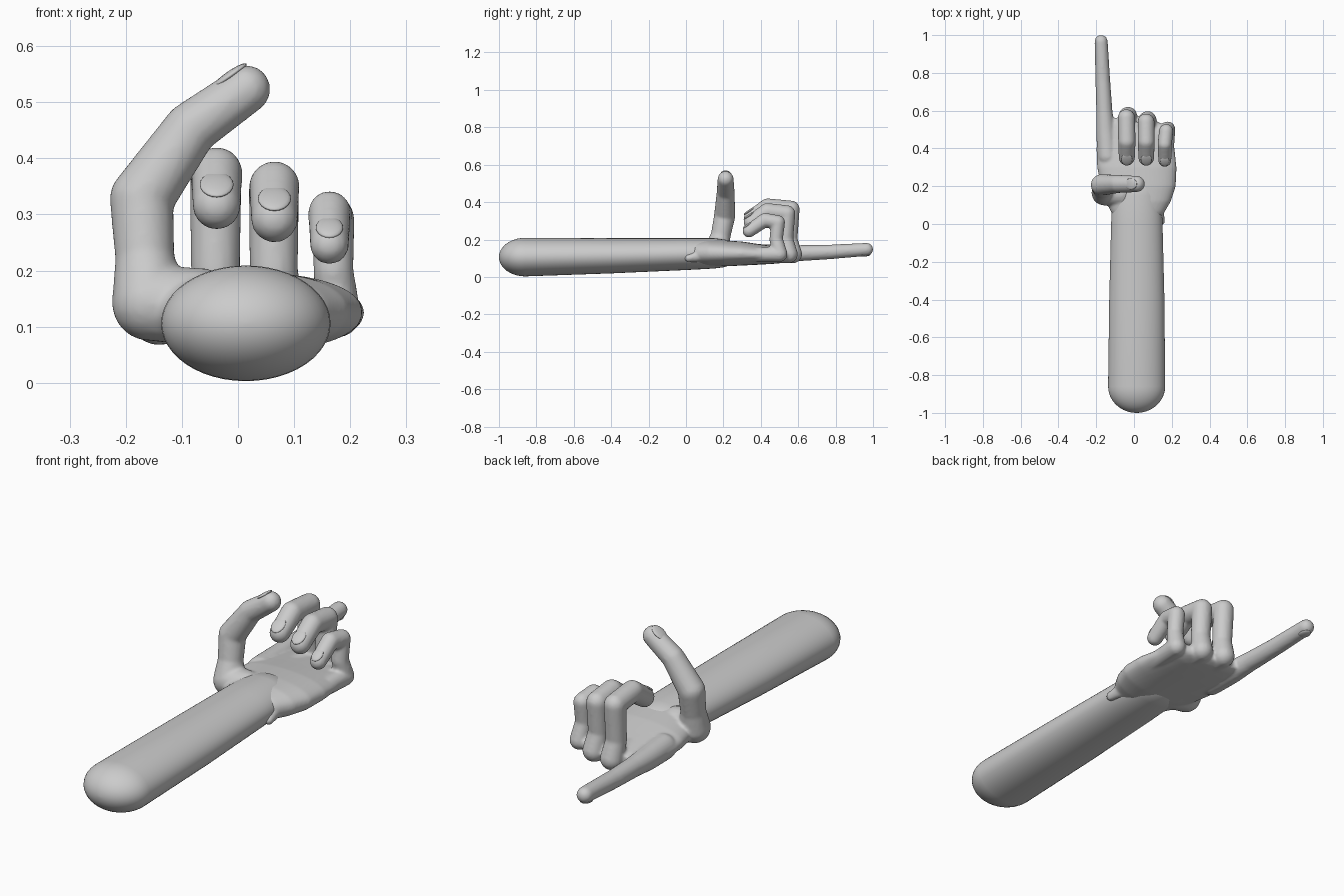
import bpy, bmesh, math
from mathutils import Vector, Matrix

if "Cube" in bpy.data.objects:
    bpy.data.objects.remove(bpy.data.objects["Cube"])


def make_object(name, bm):
    bmesh.ops.recalc_face_normals(bm, faces=bm.faces[:])
    for f in bm.faces:
        f.smooth = True
    mesh = bpy.data.meshes.new(name)
    bm.to_mesh(mesh)
    bm.free()
    ob = bpy.data.objects.new(name, mesh)
    bpy.context.collection.objects.link(ob)
    return ob


def loft(bm, sections, n=40, power=1.0):
    """Closed tube along y; each section is (y, centre x, centre z, half width, half height)."""
    rings = []
    for y, cx, cz, rx, rz in sections:
        ring = []
        for i in range(n):
            a = 2 * math.pi * i / n
            c, s = math.cos(a), math.sin(a)
            ring.append(bm.verts.new((cx + rx * math.copysign(abs(c) ** power, c), y,
                                      cz + rz * math.copysign(abs(s) ** power, s))))
        rings.append(ring)
    for a, b in zip(rings, rings[1:]):
        for i in range(n):
            j = (i + 1) % n
            bm.faces.new((a[i], a[j], b[j], b[i]))
    bm.faces.new(rings[0])
    bm.faces.new(rings[-1])


def chain(bm, points):
    """String of tapered capsules through (x, y, z, radius) points."""
    for a, b in zip(points, points[1:]):
        part = bmesh.new()
        for x, y, z, r in (a, b):
            bmesh.ops.create_uvsphere(part, u_segments=20, v_segments=12, radius=r,
                                      matrix=Matrix.Translation((x, y, z)))
        res = bmesh.ops.convex_hull(part, input=part.verts[:])
        loose = {e for e in res["geom_interior"] if isinstance(e, bmesh.types.BMVert)}
        bmesh.ops.delete(part, geom=list(loose), context='VERTS')
        bmesh.ops.recalc_face_normals(part, faces=part.faces[:])
        tmp = bpy.data.meshes.new("capsule")
        part.to_mesh(tmp)
        part.free()
        bm.from_mesh(tmp)
        bpy.data.meshes.remove(tmp)


def curled(x0, x1, yk, top, r, tip_y):
    """Finger standing up from its knuckle and folding back over the palm."""
    return [(x0, yk - 0.16, 0.12, r), (x0 + 0.008, yk, 0.122, r + 0.003),
            (x0, yk - 0.02, 0.2, r - 0.002), (x0, yk - 0.01, top - r - 0.012, r),
            (x1, tip_y + 0.085, top - r, r), (x1, tip_y, top - r - 0.058, r - 0.003)]


# Forearm with a domed end, tapering towards the wrist
arm = []
for k in range(11):
    a = math.radians(2 + 88 * k / 10)
    arm.append((-0.86 - 0.14 * math.cos(a), 0.014, 0.106,
                0.151 * math.sin(a), 0.103 * math.sin(a)))
arm += [(-0.4, 0.015, 0.113, 0.146, 0.094), (0.0, 0.015, 0.122, 0.136, 0.085),
        (0.15, 0.015, 0.126, 0.13, 0.081), (0.21, 0.015, 0.126, 0.115, 0.073),
        (0.25, 0.015, 0.126, 0.08, 0.05), (0.265, 0.015, 0.126, 0.03, 0.02)]
bm = bmesh.new()
loft(bm, arm, 48)
make_object("forearm", bm)

# Finger paths
fingers = {
    "index": [(-0.14, 0.36, 0.122, 0.055), (-0.15, 0.49, 0.122, 0.05),
              (-0.157, 0.6, 0.127, 0.043), (-0.165, 0.76, 0.133, 0.039),
              (-0.174, 0.966, 0.147, 0.035)],
    "middle": curled(-0.04, -0.038, 0.572, 0.42, 0.046, 0.352),
    "ring": curled(0.064, 0.065, 0.55, 0.395, 0.045, 0.35),
    "little": curled(0.17, 0.163, 0.502, 0.342, 0.038, 0.337),
    "thumb": [(-0.07, 0.16, 0.135, 0.07), (-0.158, 0.165, 0.142, 0.067),
              (-0.166, 0.185, 0.22, 0.053), (-0.172, 0.207, 0.328, 0.057),
              (-0.085, 0.212, 0.452, 0.048), (0.015, 0.212, 0.523, 0.043)],
}

# Hand: palm, fingers and wrist bump fused into one smooth skin
bm = bmesh.new()
loft(bm, [(0.01, 0.02, 0.125, 0.1, 0.05), (0.06, 0.02, 0.127, 0.14, 0.064),
          (0.12, 0.023, 0.127, 0.172, 0.07), (0.2, 0.023, 0.126, 0.198, 0.07),
          (0.3, 0.015, 0.125, 0.21, 0.064), (0.4, 0.008, 0.12, 0.207, 0.054),
          (0.48, 0.003, 0.117, 0.195, 0.046), (0.53, -0.01, 0.116, 0.16, 0.04),
          (0.56, -0.03, 0.116, 0.11, 0.03)], 48, 0.9)
for pts in fingers.values():
    chain(bm, pts)
chain(bm, [(0.143, 0.012, 0.1, 0.02), (0.13, 0.06, 0.11, 0.03)])
hand = make_object("hand", bm)
fuse = hand.modifiers.new("fuse", 'REMESH')
fuse.mode = 'VOXEL'
fuse.voxel_size = 0.007
fuse.use_smooth_shade = True
soften = hand.modifiers.new("soften", 'SMOOTH')
soften.factor = 0.5
soften.iterations = 5

# Nails on the back of each fingertip
backs = {"index": (0, 0, -1), "thumb": (-1, 0, 1)}
for name, pts in fingers.items():
    tip, prev = Vector(pts[-1][:3]), Vector(pts[-2][:3])
    r = pts[-1][3]
    along = (tip - prev).normalized()
    out = Vector(backs.get(name, (0, -1, 1)))
    out = (out - along * out.dot(along)).normalized()
    side = along.cross(out)
    rot = Matrix((side, along, out)).transposed().to_4x4()
    place = Matrix.Translation(tip - along * 0.012 + out * (r - 0.006))
    bm = bmesh.new()
    bmesh.ops.create_uvsphere(bm, u_segments=20, v_segments=10, radius=1,
                              matrix=place @ rot @ Matrix.Diagonal((r * 0.7, r * 0.9, 0.008, 1)))
    make_object(name + "_nail", bm)
